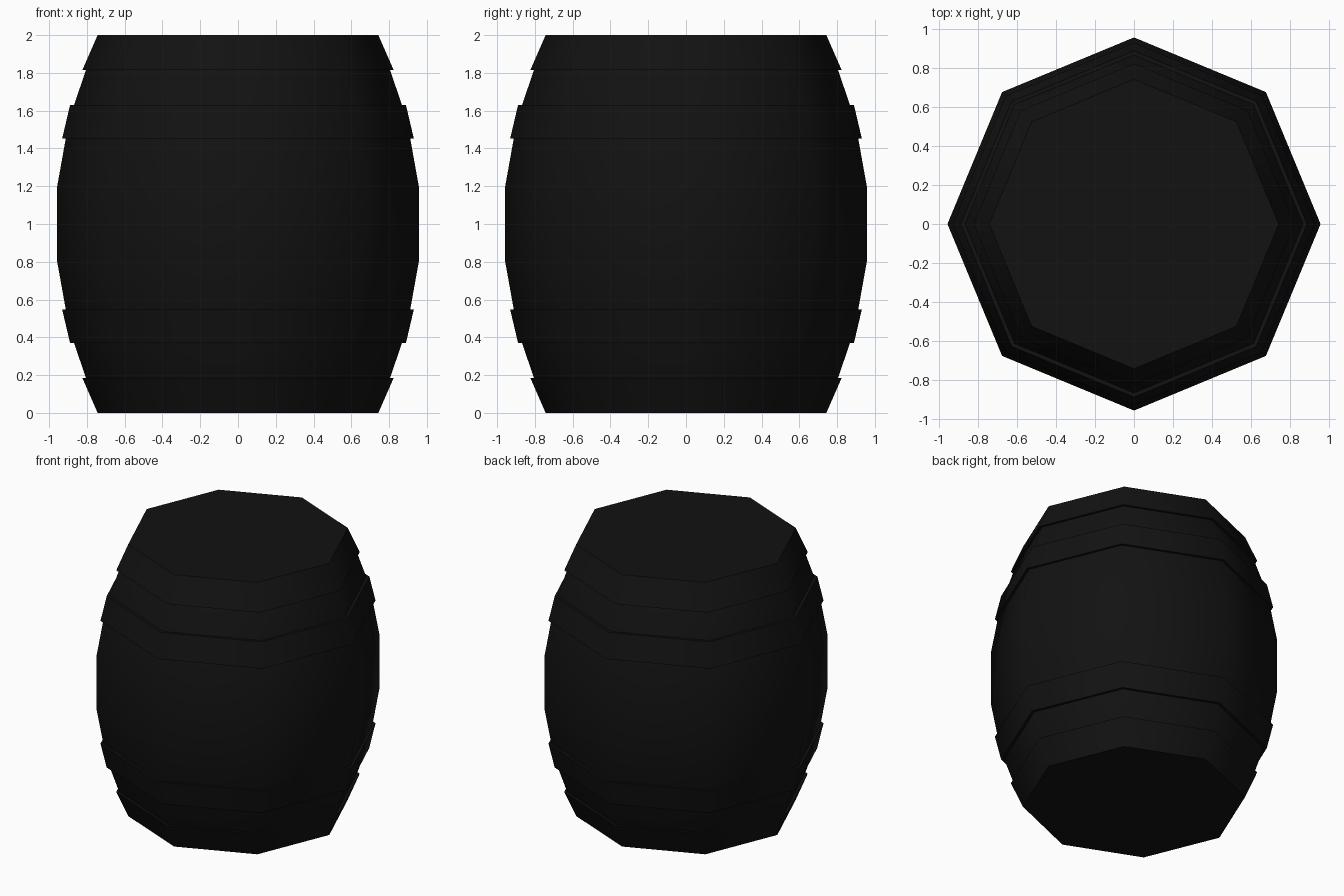
import bpy, bmesh, math

if "Cube" in bpy.data.objects:
    bpy.data.objects.remove(bpy.data.objects["Cube"])

SIDES = 8


def lathe(name, profile, mat, caps=False):
    """Revolve an (r, z) profile into an eight-sided shell with corners on the axes."""
    bm = bmesh.new()
    rings = []
    for r, z in profile:
        rings.append([bm.verts.new((r * math.cos(i * math.tau / SIDES),
                                    r * math.sin(i * math.tau / SIDES), z))
                      for i in range(SIDES)])
    for low, high in zip(rings, rings[1:]):
        for i in range(SIDES):
            j = (i + 1) % SIDES
            bm.faces.new((low[i], low[j], high[j], high[i]))
    if caps:
        bm.faces.new(rings[0][::-1])
        bm.faces.new(rings[-1])
    mesh = bpy.data.meshes.new(name)
    bm.to_mesh(mesh)
    bm.free()
    mesh.materials.append(mat)
    obj = bpy.data.objects.new(name, mesh)
    bpy.context.collection.objects.link(obj)
    bpy.ops.object.select_all(action='DESELECT')
    obj.select_set(True)
    bpy.context.view_layer.objects.active = obj
    bpy.ops.object.shade_smooth_by_angle(angle=math.radians(50))
    return obj


def flip(profile):
    """Mirror a profile about mid-height, keeping it running bottom to top."""
    return [(r, 2 - z) for r, z in reversed(profile)]


dark = bpy.data.materials.new("dark")
dark.diffuse_color = (0.006, 0.006, 0.006, 1)
dark.use_nodes = True
dark.node_tree.nodes["Principled BSDF"].inputs["Base Color"].default_value = dark.diffuse_color

# Bulging staves with flat lids
half = [(0.725, 0), (0.805, 0.185), (0.868, 0.37), (0.912, 0.548), (0.958, 0.805)]
lathe("barrel_body", half + flip(half), dark, caps=True)

# Raised hoops, mirrored top and bottom
hoops = {
    "end_hoop": [(0.725, 0), (0.743, 0), (0.824, 0.185), (0.805, 0.185)],
    "middle_hoop": [(0.868, 0.37), (0.889, 0.37), (0.931, 0.548), (0.912, 0.548)],
}
for name, profile in hoops.items():
    lathe("lower_" + name, profile, dark)
    lathe("upper_" + name, flip(profile), dark)
